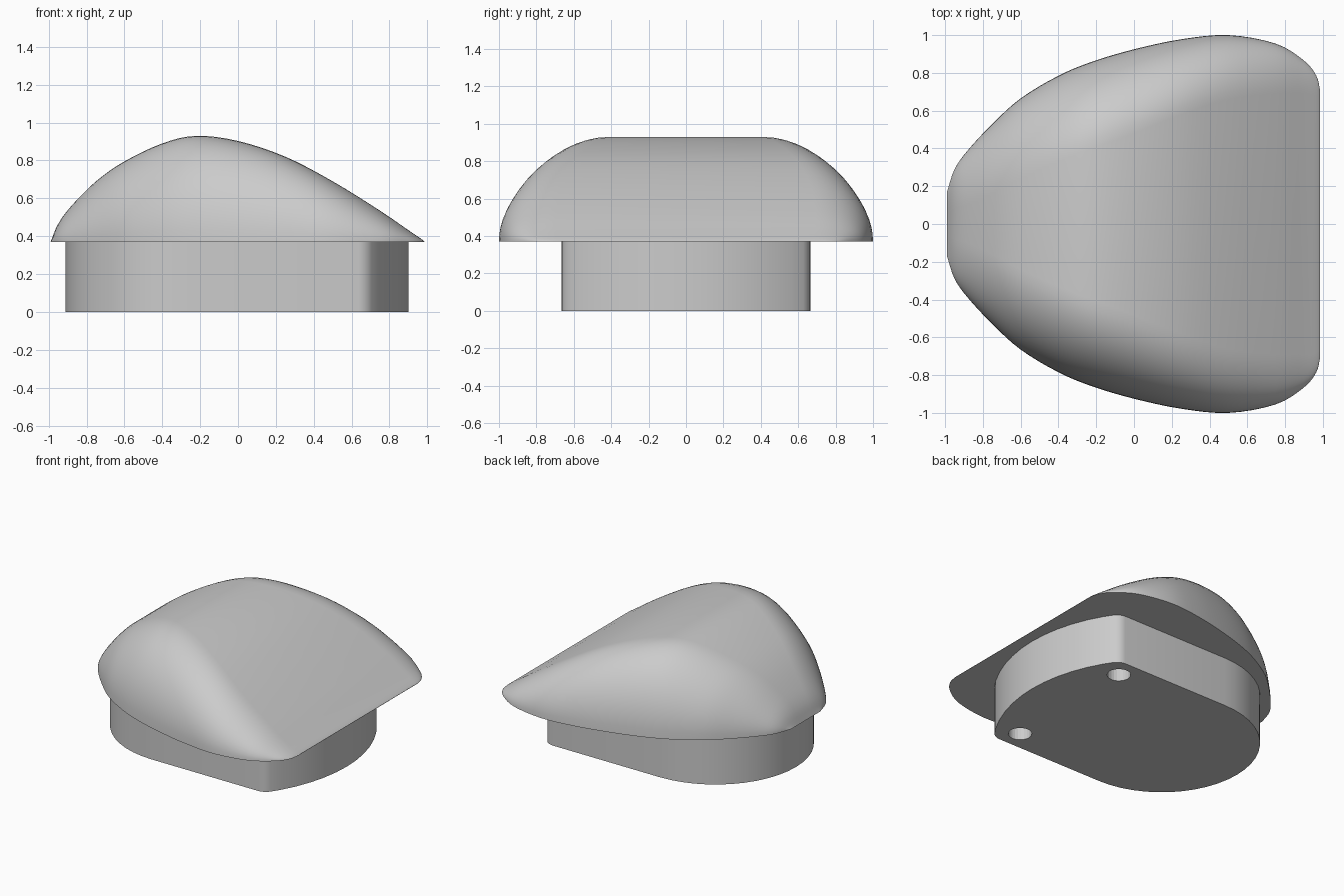
import bpy, bmesh
from math import sin, cos, pi, asin
from mathutils import Vector

if "Cube" in bpy.data.objects:
    bpy.data.objects.remove(bpy.data.objects["Cube"])


def finish(bm, name, angle=0.6):
    bmesh.ops.recalc_face_normals(bm, faces=bm.faces)
    me = bpy.data.meshes.new(name)
    bm.to_mesh(me)
    bm.free()
    ob = bpy.data.objects.new(name, me)
    bpy.context.collection.objects.link(ob)
    bpy.ops.object.select_all(action='DESELECT')
    ob.select_set(True)
    bpy.context.view_layer.objects.active = ob
    bpy.ops.object.shade_smooth_by_angle(angle=angle)
    return ob


def smooth_rows(rows, steps):
    """Catmull-Rom through the stations."""
    p = [Vector(r) for r in rows]
    p = [2 * p[0] - p[1]] + p + [2 * p[-1] - p[-2]]
    out = []
    for a, b, c, d in zip(p, p[1:], p[2:], p[3:]):
        for k in range(steps):
            t = k / steps
            out.append(0.5 * (2 * b + (c - a) * t + (2 * a - 5 * b + 4 * c - d) * t * t
                              + (3 * b - a - 3 * c + d) * t ** 3))
    return out + [p[-2]]


# Domed cap: stations of x, half width, half width of flat crown, top height
BOTTOM = 0.37
stations = [
    (-0.99, 0.17, 0.06, 0.37), (-0.95, 0.29, 0.08, 0.465), (-0.88, 0.39, 0.10, 0.56),
    (-0.75, 0.53, 0.16, 0.69), (-0.6, 0.665, 0.24, 0.795), (-0.4, 0.785, 0.33, 0.89),
    (-0.22, 0.86, 0.40, 0.93), (0.0, 0.925, 0.48, 0.903), (0.25, 0.978, 0.58, 0.82),
    (0.5, 1.0, 0.66, 0.69), (0.75, 0.955, 0.69, 0.535), (0.9, 0.865, 0.69, 0.432),
    (0.965, 0.785, 0.68, 0.388), (0.985, 0.71, 0.67, 0.372),
]
ARC = 14
bm = bmesh.new()
grid = []
for x, w, f, z in smooth_rows(stations, 4):
    half = [(f + (w - f) * cos(a), BOTTOM + (z - BOTTOM) * sin(a))
            for a in (pi / 2 * k / ARC for k in range(ARC + 1))]
    section = half + [(-y, h) for y, h in reversed(half)]
    grid.append([bm.verts.new((x, y, h)) for y, h in section])
for r0, r1 in zip(grid, grid[1:]):
    for j in range(len(r0) - 1):
        bm.faces.new((r0[j], r0[j + 1], r1[j + 1], r1[j]))
    bm.faces.new((r0[-1], r0[0], r1[0], r1[-1]))
bm.faces.new(grid[-1])
bmesh.ops.remove_doubles(bm, verts=bm.verts, dist=0.0005)
finish(bm, "domed_cap")

# Base plug: half-round back, straight sides, shallow curved end
R, CX = 0.665, -0.245
END, CORNER = 0.9, 0.68
sag = END - CORNER
big = (R * R + sag * sag) / (2 * sag)
spread = asin(R / big)
outline = [(CX + R * cos(a), R * sin(a)) for a in (pi / 2 + pi * k / 24 for k in range(25))]
outline += [(END - big + big * cos(a), big * sin(a))
            for a in (-spread + 2 * spread * k / 12 for k in range(13))]
bm = bmesh.new()
face = bm.faces.new([bm.verts.new((x, y, 0)) for x, y in outline])
ext = bmesh.ops.extrude_face_region(bm, geom=[face])
for v in ext["geom"]:
    if isinstance(v, bmesh.types.BMVert):
        v.co.z = BOTTOM
corners = [e for e in bm.edges
           if all(abs(v.co.x - CORNER) < 1e-3 and abs(abs(v.co.y) - R) < 1e-3 for v in e.verts)]
bmesh.ops.bevel(bm, geom=corners, offset=0.045, segments=4, profile=0.5, affect='EDGES')
base = finish(bm, "base_plug")

# Two blind holes in the underside
for side, label in ((-1, "front"), (1, "back")):
    bpy.ops.mesh.primitive_cylinder_add(vertices=24, radius=0.08, depth=0.6,
                                        location=(0.57, side * 0.52, 0.0))
    cutter = bpy.context.object
    cutter.name = f"hole_cutter_{label}"
    cutter.hide_render = True
    cutter.display_type = 'WIRE'
    mod = base.modifiers.new(f"hole_{label}", 'BOOLEAN')
    mod.operation = 'DIFFERENCE'
    mod.solver = 'EXACT'
    mod.object = cutter
